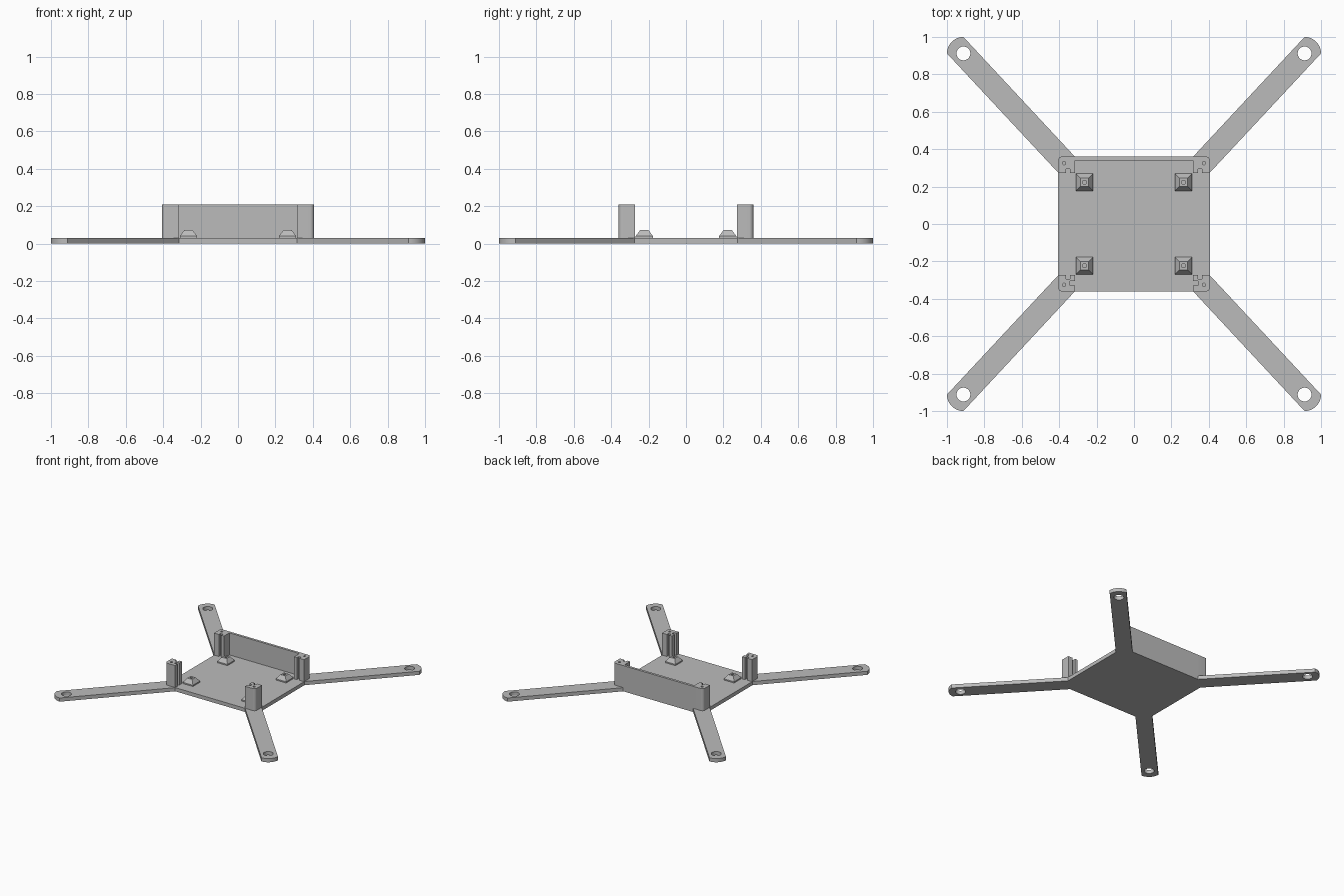
import bpy, bmesh, math
from mathutils import Vector

cube = bpy.data.objects.get("Cube")
if cube:
    bpy.data.objects.remove(cube, do_unlink=True)

grey = bpy.data.materials.new("plain grey")
grey.use_nodes = True
grey.diffuse_color = (0.5, 0.5, 0.5, 1)
grey.node_tree.nodes["Principled BSDF"].inputs["Base Color"].default_value = (0.5, 0.5, 0.5, 1)

DECK, TOP = 0.03, 0.21      # top of the plate, top of the posts
HX, HY = 0.407, 0.36        # half sizes of the plate
QUADS = [(1, 1), (-1, 1), (-1, -1), (1, -1)]
SIDE = {1: "left", -1: "right"}
END = {1: "back", -1: "front"}


def finish(name, bm):
    bmesh.ops.recalc_face_normals(bm, faces=bm.faces)
    mesh = bpy.data.meshes.new(name)
    bm.to_mesh(mesh)
    bm.free()
    mesh.materials.append(grey)
    ob = bpy.data.objects.new(name, mesh)
    bpy.context.collection.objects.link(ob)
    bpy.ops.object.select_all(action='DESELECT')
    ob.select_set(True)
    bpy.context.view_layer.objects.active = ob
    bpy.ops.object.shade_smooth_by_angle(angle=math.radians(30))
    return ob


def arc(cx, cy, r, start, end, n):
    angles = [math.radians(start + (end - start) * i / n) for i in range(n + 1)]
    return [(cx + r * math.cos(a), cy + r * math.sin(a)) for a in angles]


def circle(cx, cy, r, n):
    return arc(cx, cy, r, 0, 360, n)[:-1]


def prism(name, loops, z0, z1):
    """Extrude an outline (first loop) with holes (other loops)."""
    bm = bmesh.new()
    edges = []
    for loop in loops:
        vs = [bm.verts.new((x, y, z0)) for x, y in loop]
        edges += [bm.edges.new((vs[i - 1], vs[i])) for i in range(len(vs))]
    bmesh.ops.triangle_fill(bm, edges=edges, use_beauty=True, normal=Vector((0, 0, 1)))
    bmesh.ops.dissolve_limit(bm, angle_limit=0.01, verts=bm.verts, edges=bm.edges)
    out = bmesh.ops.extrude_face_region(bm, geom=bm.faces[:], use_keep_orig=True)
    top = [v for v in out["geom"] if isinstance(v, bmesh.types.BMVert)]
    bmesh.ops.translate(bm, verts=top, vec=(0, 0, z1 - z0))
    return finish(name, bm)


def flip(points, sx, sy):
    return [(x * sx, y * sy) for x, y in points]


# Base plate with four arms and a hole in each tip
arm = [(HX, 0.276)] + arc(0.912, 0.912, 0.088, 0, 90, 12) + [(0.316, HY)]
outline, holes = [], []
for sx, sy in QUADS:
    part = flip(arm, sx, sy)
    outline += part if sx * sy > 0 else part[::-1]
    holes.append(circle(0.912 * sx, 0.912 * sy, 0.037, 32))
prism("base_plate_with_arms", [outline] + holes, 0, DECK)

# Corner posts: rounded outside, slotted on the inner faces
y_slot = [(0.342, 0.272), (0.342, 0.294), (0.364, 0.294), (0.364, 0.272), (HX, 0.272)]
x_slot = [(0.316, 0.33), (0.342, 0.33), (0.342, 0.306), (0.316, 0.306)]
corner = arc(HX - 0.022, HY - 0.022, 0.022, 0, 90, 8)
for sx, sy in QUADS:
    post = [(0.316, 0.272)] + y_slot + corner + [(0.316, HY)]
    if sy < 0:
        post += x_slot
    screw = circle(0.374, 0.325, 0.009, 16)
    prism(f"{END[sy]}_{SIDE[sx]}_post", [flip(post, sx, sy), flip(screw, sx, sy)], DECK, TOP)

# Back wall between the rear posts
prism("back_wall", [[(-0.316, 0.34), (0.316, 0.34), (0.316, HY), (-0.316, HY)]], DECK, TOP)

# Tapered standoffs with a small socket in the top
RINGS = [(0.046, DECK), (0.046, 0.04), (0.022, 0.072), (0.009, 0.072), (0.009, 0.05)]
for sx, sy in QUADS:
    bm = bmesh.new()
    rows = [[bm.verts.new((0.265 * sx + h * qx, 0.223 * sy + h * qy, z)) for qx, qy in QUADS]
            for h, z in RINGS]
    for low, high in zip(rows, rows[1:]):
        for i in range(4):
            bm.faces.new((low[i - 1], low[i], high[i], high[i - 1]))
    bm.faces.new(rows[0])
    bm.faces.new(rows[-1])
    finish(f"{END[sy]}_{SIDE[sx]}_standoff", bm)
